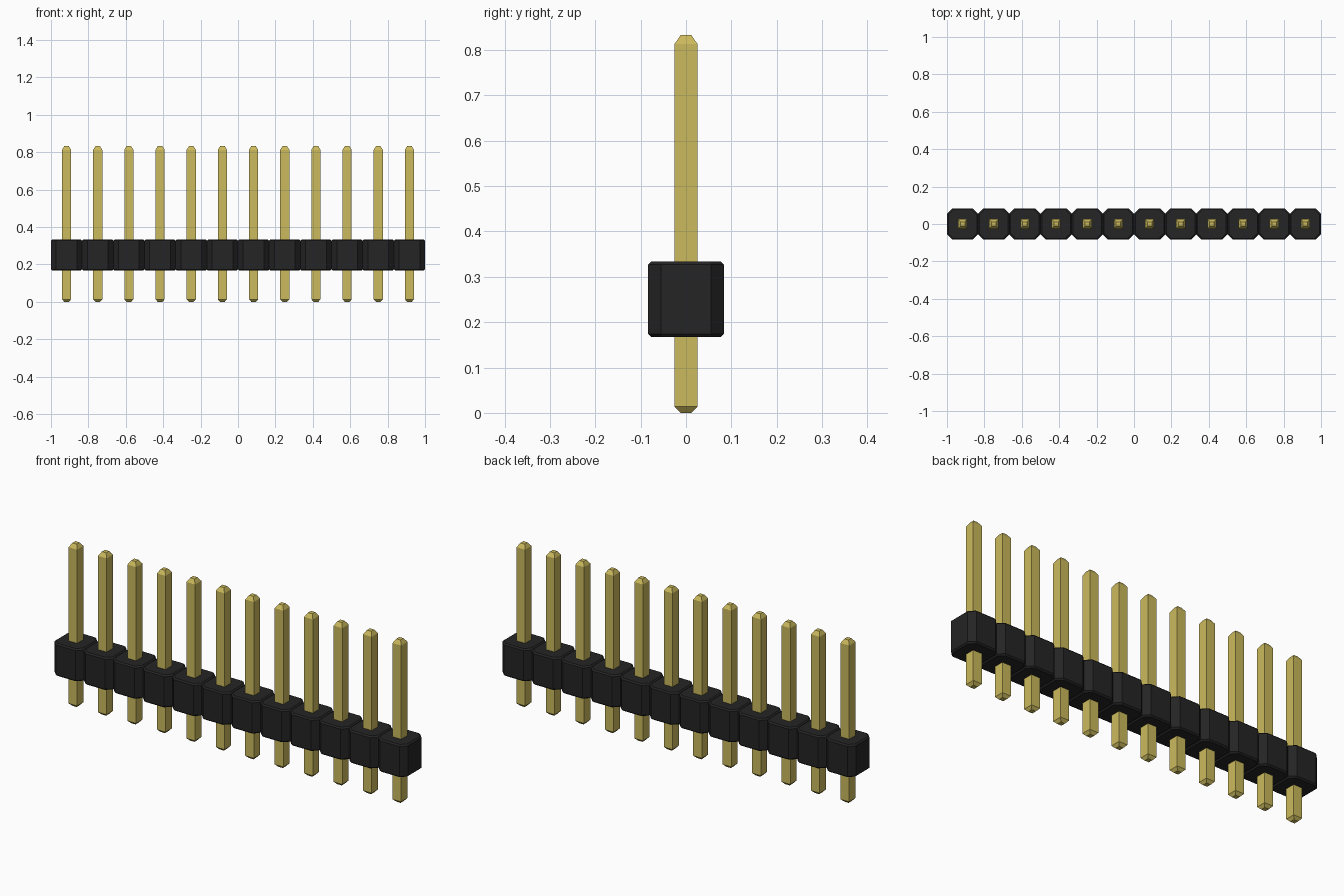
import bpy
import bmesh

cube = bpy.data.objects.get("Cube")
if cube:
    bpy.data.objects.remove(cube, do_unlink=True)

COUNT = 12
PITCH = 2 / COUNT


def make_material(name, color):
    mat = bpy.data.materials.new(name)
    mat.use_nodes = True
    mat.diffuse_color = color
    bsdf = next(n for n in mat.node_tree.nodes if n.type == 'BSDF_PRINCIPLED')
    bsdf.inputs["Base Color"].default_value = color
    return mat


gold = make_material("gold metal", (0.60, 0.49, 0.11, 1))
black = make_material("black plastic", (0.018, 0.018, 0.018, 1))


def outline(hx, hy, cut):
    """Rectangle outline, with cut corners when cut is above zero."""
    if cut == 0:
        return [(-hx, -hy), (hx, -hy), (hx, hy), (-hx, hy)]
    return [(-hx + cut, -hy), (hx - cut, -hy), (hx, -hy + cut), (hx, hy - cut),
            (hx - cut, hy), (-hx + cut, hy), (-hx, hy - cut), (-hx, -hy + cut)]


def loft(name, sections, mat):
    """Stack closed outlines given as (z, half x, half y, corner cut)."""
    bm = bmesh.new()
    rings = [[bm.verts.new((x, y, z)) for x, y in outline(hx, hy, cut)]
             for z, hx, hy, cut in sections]
    for low, high in zip(rings, rings[1:]):
        n = len(low)
        for i in range(n):
            j = (i + 1) % n
            bm.faces.new((low[i], low[j], high[j], high[i]))
    bm.faces.new(rings[0][::-1])
    bm.faces.new(rings[-1])
    mesh = bpy.data.meshes.new(name)
    bm.to_mesh(mesh)
    bm.free()
    mesh.materials.append(mat)
    return mesh


# Pin with tapered ends, and octagonal block with softened rims
H = PITCH / 2
E = 0.007
pin = loft("pin", [(0, 0.012, 0.012, 0), (0.014, 0.0245, 0.0255, 0),
                   (0.813, 0.0245, 0.0255, 0), (0.833, 0.012, 0.012, 0)], gold)
block = loft("housing_block", [(0.167, H - E, H - E, 0.025), (0.167 + E, H, H, 0.028),
                               (0.334 - E, H, H, 0.028), (0.334, H - E, H - E, 0.025)], black)

# Repeat one pin and one block along the row
for i in range(COUNT):
    for name, mesh in (("pin", pin), ("housing_block", block)):
        obj = bpy.data.objects.new(f"{name}_{i + 1}", mesh)
        obj.location.x = -1 + PITCH * (i + 0.5)
        bpy.context.collection.objects.link(obj)
